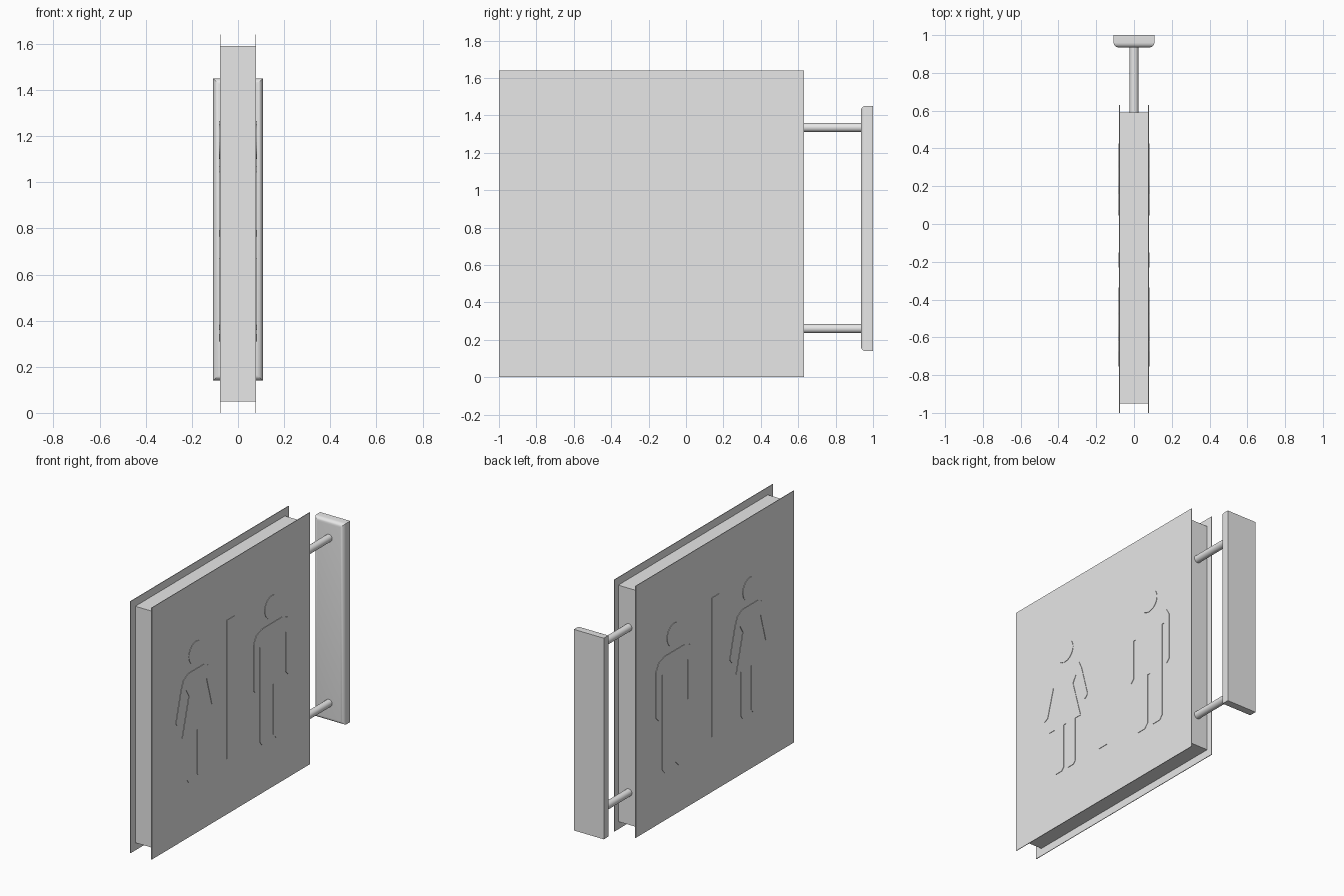
import bpy, bmesh, math
from mathutils import Matrix, Vector

if "Cube" in bpy.data.objects:
    bpy.data.objects.remove(bpy.data.objects["Cube"], do_unlink=True)

GREY = (0.8, 0.8, 0.8, 1)
grey = bpy.data.materials.new("light_grey")
grey.use_nodes = True
grey.diffuse_color = GREY
grey.node_tree.nodes["Principled BSDF"].inputs["Base Color"].default_value = GREY


def finish(name, bm, smooth=False):
    bmesh.ops.recalc_face_normals(bm, faces=bm.faces)
    mesh = bpy.data.meshes.new(name)
    bm.to_mesh(mesh)
    bm.free()
    mesh.materials.append(grey)
    obj = bpy.data.objects.new(name, mesh)
    bpy.context.collection.objects.link(obj)
    if smooth:
        bpy.ops.object.select_all(action="DESELECT")
        obj.select_set(True)
        bpy.context.view_layer.objects.active = obj
        bpy.ops.object.shade_smooth_by_angle(angle=math.radians(35))
    return obj


def box(name, low, high, front_round=0):
    low, high = Vector(low), Vector(high)
    bm = bmesh.new()
    bmesh.ops.create_cube(bm, size=1)
    bmesh.ops.scale(bm, vec=high - low, verts=bm.verts)
    bmesh.ops.translate(bm, vec=(low + high) / 2, verts=bm.verts)
    if front_round:
        edges = [e for e in bm.edges if all(v.co.y < low.y + 0.001 for v in e.verts)]
        bmesh.ops.bevel(bm, geom=edges, offset=front_round, segments=5,
                        profile=0.5, affect="EDGES")
    return finish(name, bm, front_round > 0)


def raised_shape(name, outline, side):
    """Thin plate with a (y, z) outline on one panel face."""
    bm = bmesh.new()
    verts = [bm.verts.new((side * FACE, y, z)) for y, z in outline]
    face = bm.faces.new(verts)
    grown = bmesh.ops.extrude_face_region(bm, geom=[face])["geom"]
    bmesh.ops.translate(bm, vec=(side * 0.003, 0, 0),
                        verts=[v for v in grown if isinstance(v, bmesh.types.BMVert)])
    return finish(name, bm)


def symmetric(half, centre):
    return ([(centre + y, z) for y, z in half]
            + [(centre - y, z) for y, z in reversed(half)])


def disc(centre, z, radius, count=32):
    return [(centre + radius * math.cos(math.tau * i / count),
             z + radius * math.sin(math.tau * i / count)) for i in range(count)]


FACE = 0.079
WOMAN, MAN = -0.545, 0.235
woman_half = [(0.08, 1.07), (0.13, 1.045), (0.155, 0.99), (0.21, 0.79), (0.19, 0.765),
              (0.16, 0.78), (0.105, 0.97), (0.075, 0.92), (0.145, 0.67), (0.095, 0.67),
              (0.095, 0.38), (0.08, 0.36), (0.03, 0.36), (0.012, 0.38), (0.012, 0.67)]
man_half = [(0.1, 1.07), (0.16, 1.05), (0.19, 1.0), (0.19, 0.7), (0.165, 0.675),
            (0.14, 0.7), (0.14, 0.96), (0.125, 0.96), (0.125, 0.34), (0.1, 0.31),
            (0.04, 0.31), (0.012, 0.34), (0.012, 0.67)]
divider = [(-0.23, 0.36), (-0.15, 0.36), (-0.15, 1.265), (-0.23, 1.265)]

# Sign body between two larger, thin panels
box("sign_core", (-0.076, -0.95, 0.05), (0.076, 0.59, 1.59))
for label, side in (("left", 1), ("right", -1)):
    xs = sorted((side * 0.075, side * FACE))
    box(label + "_panel", (xs[0], -1, 0), (xs[1], 0.63, 1.64))
    # Raised figures and divider
    raised_shape(label + "_woman_body", symmetric(woman_half, WOMAN), side)
    raised_shape(label + "_woman_head", disc(WOMAN, 1.175, 0.075), side)
    raised_shape(label + "_man_body", symmetric(man_half, MAN), side)
    raised_shape(label + "_man_head", disc(MAN, 1.175, 0.075), side)
    raised_shape(label + "_divider", divider, side)

# Wall plate with softened front edges
box("wall_plate", (-0.108, 0.935, 0.14), (0.108, 1, 1.45), front_round=0.025)

# Round arms joining the sign to the wall plate
for label, z in (("lower", 0.26), ("upper", 1.335)):
    bm = bmesh.new()
    bmesh.ops.create_cone(bm, cap_ends=True, segments=24, radius1=0.024, radius2=0.024,
                          depth=0.37, matrix=Matrix.Translation((0, 0.765, z))
                          @ Matrix.Rotation(math.pi / 2, 4, "X"))
    finish(label + "_arm", bm, True)
